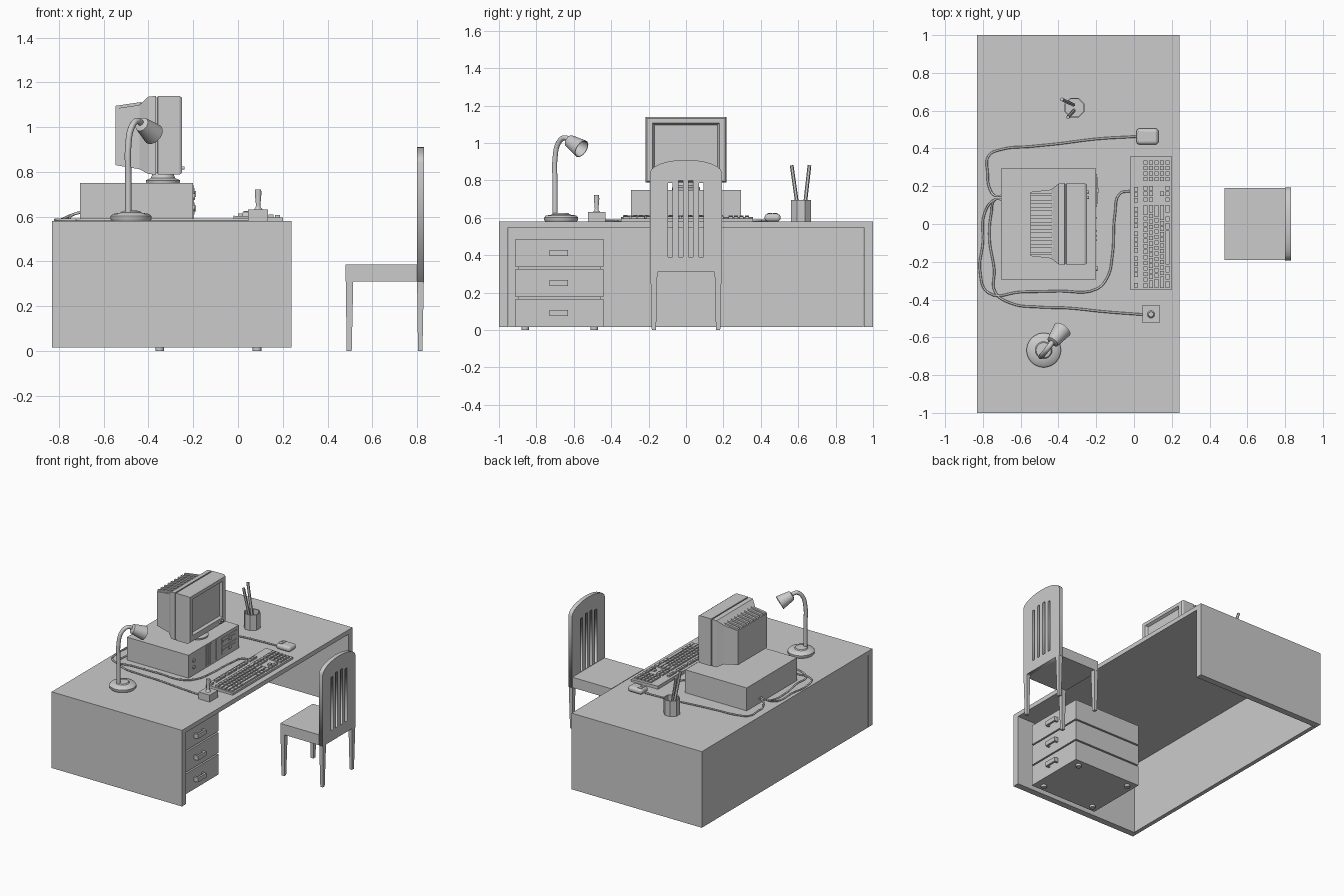
import bpy, bmesh, math
from mathutils import Vector

if "Cube" in bpy.data.objects:
    bpy.data.objects.remove(bpy.data.objects["Cube"])


def finish(name, bm, smooth=False):
    bmesh.ops.recalc_face_normals(bm, faces=bm.faces)
    me = bpy.data.meshes.new(name)
    bm.to_mesh(me)
    bm.free()
    ob = bpy.data.objects.new(name, me)
    bpy.context.collection.objects.link(ob)
    if smooth:
        bpy.ops.object.select_all(action='DESELECT')
        ob.select_set(True)
        bpy.context.view_layer.objects.active = ob
        bpy.ops.object.shade_smooth_by_angle(angle=math.radians(40))
    return ob


def add_box(bm, x0, x1, y0, y1, z0, z1):
    vs = bmesh.ops.create_cube(bm, size=1)['verts']
    for v in vs:
        v.co = (x0 + (v.co.x + .5) * (x1 - x0), y0 + (v.co.y + .5) * (y1 - y0),
                z0 + (v.co.z + .5) * (z1 - z0))


def boxes(name, *dims):
    bm = bmesh.new()
    for d in dims:
        add_box(bm, *d)
    return finish(name, bm)


def loft(name, rings, smooth=False):
    bm = bmesh.new()
    rows = [[bm.verts.new(p) for p in r] for r in rings]
    n = len(rows[0])
    for a, b in zip(rows, rows[1:]):
        for i in range(n):
            j = (i + 1) % n
            bm.faces.new((a[i], a[j], b[j], b[i]))
    bm.faces.new(rows[0])
    bm.faces.new(rows[-1][::-1])
    return finish(name, bm, smooth)


def lathe(name, origin, profile, sides=24, axis=(0, 0, 1), smooth=True):
    q = Vector((0, 0, 1)).rotation_difference(Vector(axis))
    o = Vector(origin)
    return loft(name, [[o + q @ Vector((r * math.cos(t), r * math.sin(t), h))
                        for t in [2 * math.pi * (i + .5) / sides for i in range(sides)]]
                       for r, h in profile], smooth)


def rect_x(x, hy, z0, z1):
    return [(x, -hy, z0), (x, hy, z0), (x, hy, z1), (x, -hy, z1)]


def rect_z(x0, x1, y0, y1, z):
    return [(x0, y0, z), (x1, y0, z), (x1, y1, z), (x0, y1, z)]


def tube(name, pts, radius, res=2):
    cu = bpy.data.curves.new(name, 'CURVE')
    cu.dimensions = '3D'
    cu.bevel_depth, cu.bevel_resolution, cu.resolution_u = radius, res, 6
    cu.use_fill_caps = True
    sp = cu.splines.new('BEZIER')
    sp.bezier_points.add(len(pts) - 1)
    for bp, p in zip(sp.bezier_points, pts):
        bp.co = p
        bp.handle_left_type = bp.handle_right_type = 'AUTO'
    ob = bpy.data.objects.new(name, cu)
    bpy.context.collection.objects.link(ob)
    return ob


# Desk shell, open at the sitting side and underneath
boxes('desk_top', (-.83, .24, -1, 1, .547, .58))
boxes('desk_back_panel', (-.83, -.80, -.95, .95, .015, .547))
for side, y in (('left', -1), ('right', .952)):
    boxes(f'desk_{side}_panel', (-.83, .24, y, y + .048, .015, .547))

# Drawer pedestal with gaps between drawers, handles and feet
boxes('pedestal_core', (-.395, .13, -.895, -.455, .02, .48))
for i in range(3):
    z = .016 + i * .161
    boxes(f'drawer_{i + 1}', (-.41, .15, -.912, -.442, z, z + .15))
    h = z + .075
    boxes(f'drawer_handle_{i + 1}', (.168, .182, -.73, -.63, h - .016, h + .016),
          (.148, .17, -.73, -.715, h - .016, h + .016), (.148, .17, -.645, -.63, h - .016, h + .016))
for i, (x, y) in enumerate([(x, y) for x in (-.35, .085) for y in (-.86, -.49)]):
    lathe(f'pedestal_foot_{i + 1}', (x, y, 0), [(.02, 0), (.02, .017)], 12)

# Chair seat and tapered legs
boxes('chair_seat', (.48, .802, -.19, .19, .31, .387))
for s, side in ((-1, 'left'), (1, 'right')):
    for xt, xb, part in (((.482, .515), (.485, .508), 'front'), ((.80, .83), (.804, .824), 'back')):
        a, b = sorted((s * .153, s * .19))
        c, d = sorted((s * .16, s * .183))
        loft(f'chair_{part}_{side}_leg', [rect_z(*xb, c, d, 0), rect_z(*xt, a, b, .315)])

# Chair backrest: arched outline with four slots
cu = bpy.data.curves.new('chair_backrest', 'CURVE')
cu.dimensions, cu.fill_mode, cu.extrude = '2D', 'BOTH', .015
arch = [(.192 * math.cos(t), .84 + .07 * math.sin(t)) for t in [math.pi * i / 12 for i in range(13)]]
outlines = [[(-.192, .31), (.192, .31)] + arch]
for y in (-.084, -.029, .026, .081):
    top = .785 if abs(y) > .05 else .80
    outlines.append([(y - .012, .39), (y + .012, .39), (y + .012, top), (y - .012, top)])
for pts in outlines:
    sp = cu.splines.new('POLY')
    sp.points.add(len(pts) - 1)
    sp.use_cyclic_u = True
    for p, c in zip(sp.points, pts):
        p.co = (*c, 0, 1)
back = bpy.data.objects.new('chair_backrest', cu)
back.rotation_euler = (math.pi / 2, 0, math.pi / 2)
back.location.x = .815
bpy.context.collection.objects.link(back)

# Computer case with drives, grooves and buttons
boxes('computer_case', (-.705, -.2, -.295, .295, .58, .75))
for i, z in enumerate((.61, .675)):
    boxes(f'disk_drive_{i + 1}', (-.21, -.195, .09, .265, z, z + .052),
          (-.196, -.192, .105, .25, z + .024, z + .032), (-.196, -.188, .165, .19, z + .012, z + .04))
boxes('case_grooves', *[(-.201, -.196, y, y + .008, .59, .74) for y in (-.09, -.065, -.04, .03)])
for i, z in enumerate((.64, .69)):
    lathe(f'case_button_{i + 1}', (-.201, -.235, z), [(.013, 0), (.013, .008)], 12, (1, 0, 0))

# Monitor: stand, housing with groove and recessed screen
lathe('monitor_stand', (-.335, 0, 0), [(.075, .75), (.077, .762), (.055, .772), (.045, .795)])
loft('monitor_housing', [rect_x(*s) for s in (
    (-.547, .170, .830, 1.083), (-.44, .182, .812, 1.099), (-.40, .213, .79, 1.136),
    (-.367, .216, .788, 1.139), (-.366, .209, .795, 1.132), (-.359, .209, .795, 1.132),
    (-.358, .216, .788, 1.139), (-.262, .216, .788, 1.139), (-.25, .208, .796, 1.131),
    (-.25, .178, .838, 1.106), (-.268, .168, .848, 1.096))])
for i in range(9):
    y = -.165 + i * .039
    loft(f'monitor_vent_rib_{i + 1}', [
        [(-.547, y, 1.07), (-.547, y + .018, 1.07), (-.547, y + .018, 1.095), (-.547, y, 1.095)],
        [(-.43, y, 1.08), (-.43, y + .018, 1.08), (-.43, y + .018, 1.112), (-.43, y, 1.112)]])
for i, y in enumerate((.14, .17)):
    lathe(f'monitor_knob_{i + 1}', (-.252, y, .817), [(.008, 0), (.008, .014)], 10, (1, 0, 0))

# Desk lamp
lathe('lamp_base', (-.478, -.668, 0),
      [(.085, .58), (.091, .588), (.091, .602), (.082, .612), (.045, .618), (.04, .625), (.02, .627)], 32)
tube('lamp_stem', [(-.49, -.70, .61), (-.49, -.70, .78), (-.49, -.70, .92), (-.475, -.682, 1.0),
                   (-.45, -.65, 1.028), (-.425, -.615, 1.01)], .014, 3)
lathe('lamp_shade', (-.43, -.625, 1.012),
      [(.012, -.008), (.033, 0), (.037, .02), (.05, .095), (.046, .095), (.032, .015)], 24, (.5, .65, -.42))

# Pen holder (hollow) with two pencils
lathe('pen_holder', (-.315, .615, 0), [(.057, .58), (.057, .695), (.05, .695), (.05, .59)], 8, smooth=False)
for i, (a, b) in enumerate((((-.315, .628, .6), (-.382, .66, .88)), ((-.315, .605, .6), (-.35, .565, .88)))):
    d = Vector(b) - Vector(a)
    lathe(f'pencil_{i + 1}', a, [(.003, 0), (.01, .025), (.01, d.length)], 6, d, False)

# Keyboard body and keys
def slope(x):
    return .604 - .04 * (x + .02)


loft('keyboard_body', [[(-.02, y, .58), (.2, y, .58), (.2, y, slope(.2)), (-.02, y, slope(-.02))]
                       for y in (-.347, .357)])
bm = bmesh.new()


def key(x, y0, y1):
    add_box(bm, x - .011, x + .011, y0, y1, slope(x) - .003, slope(x) + .012)


rows = [.061 + .029 * i for i in range(5)]
for y0, n in ((-.335, 1), (-.28, 4), (-.15, 4), (-.02, 4), (.115, 3)):
    for i in range(n):
        key(.01, y0 + .029 * i, y0 + .029 * i + .022)
for r, x in enumerate(rows[:4]):
    first = -.305 + (0, .014, .02, .034)[r]
    key(x, -.338, first - .007)
    count = (12, 12, 11, 10)[r]
    for i in range(count):
        key(x, first + .0293 * i, first + .0293 * i + .0225)
    key(x, first + .0293 * count, .10)
for y0, y1 in ((-.338, -.302), (-.295, -.265), (-.258, -.222), (-.215, -.035), (-.028, .005), (.012, .04), (.062, .10)):
    key(rows[4], y0, y1)
for x, cols in ((rows[0], (0, 1, 2)), (rows[1], (0, 1, 2)), (rows[3], (1,)), (rows[4], (0, 1, 2))):
    for c in cols:
        key(x, .118 + .03 * c, .141 + .03 * c)
for x in rows:
    for c in range(4):
        key(x, .228 + .029 * c, .25 + .029 * c)
finish('keyboard_keys', bm)

# Mouse with two buttons
mouse = boxes('mouse_body', (.012, .13, .42, .506, .58, .622))
bev = mouse.modifiers.new('round', 'BEVEL')
bev.width, bev.segments = .02, 4
boxes('mouse_buttons', (.025, .055, .437, .46, .618, .625), (.025, .055, .466, .489, .618, .625))

# Joystick
boxes('joystick_base', (.045, .135, -.525, -.43, .58, .632))
lathe('joystick_stick', (.09, -.478, 0), [(.022, .63), (.012, .64), (.01, .65), (.015, .70), (.014, .722)], 12)

# Cables running behind the case
for name, path in (
    ('mouse_cable', [(.015, .463), (-.2, .45), (-.4, .425), (-.55, .41), (-.7, .395), (-.77, .36),
                     (-.775, .27), (-.765, .19)]),
    ('keyboard_cable', [(-.015, .175), (-.075, .16), (-.1, .06), (-.115, -.17), (-.14, -.28), (-.2, -.345),
                        (-.4, -.355), (-.6, -.36), (-.77, -.365), (-.815, -.25), (-.8, -.1), (-.79, .06)]),
    ('joystick_cable', [(.05, -.48), (-.15, -.465), (-.35, -.445), (-.5, -.44), (-.65, -.42), (-.735, -.36),
                        (-.74, -.24), (-.765, -.08), (-.755, .06)])):
    end = (-.70, .15 if name[0] == 'm' else .13, .62)
    tube(name, [(x, y, .586) for x, y in path] + [(-.735, end[1], .61), end], .006, 1)
